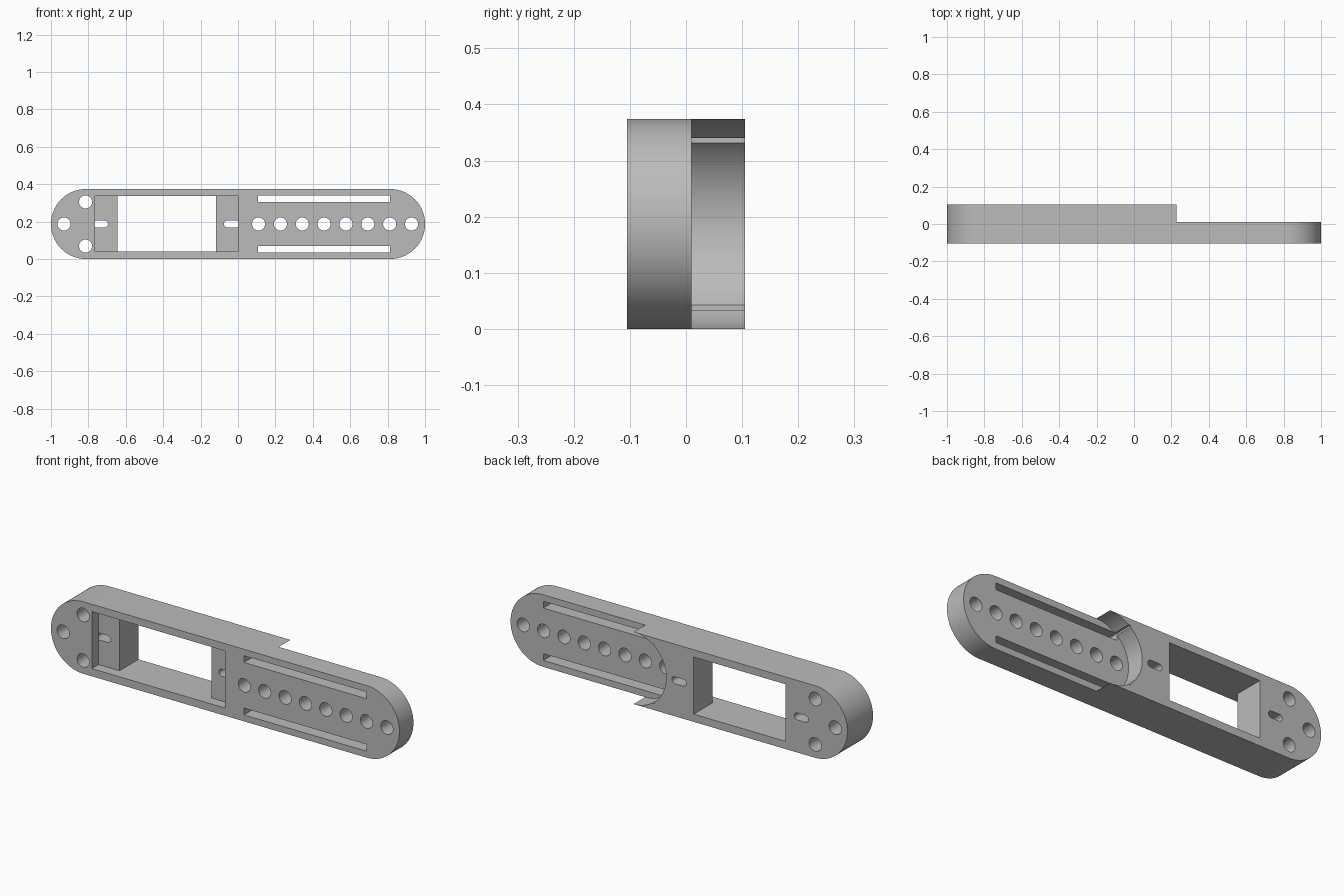
import bpy, bmesh, math

cube = bpy.data.objects.get("Cube")
if cube:
    bpy.data.objects.remove(cube, do_unlink=True)

R = 0.187              # end radius, also the mid height
FRONT, BACK = -0.105, 0.105
STEP = 0.01            # face of the thinned half
LEDGE = -0.05          # floor of the shallow pocket
OUT = 0.3              # safely outside the body

grey = bpy.data.materials.new("plain_grey")
grey.use_nodes = True
colour = (0.5, 0.5, 0.5, 1)
grey.diffuse_color = colour
grey.node_tree.nodes["Principled BSDF"].inputs["Base Color"].default_value = colour


def arc(cx, cz, r, start, end, steps):
    angles = [math.radians(start + (end - start) * i / steps) for i in range(steps + 1)]
    return [(cx + r * math.cos(a), cz + r * math.sin(a)) for a in angles]


def circle(cx, cz, r, steps=32):
    return arc(cx, cz, r, 0, 360, steps)[:-1]


def stadium(x0, x1, cz, r, steps):
    return arc(x1 - r, cz, r, -90, 90, steps) + arc(x0 + r, cz, r, 90, 270, steps)


def rect(x0, x1, z0, z1):
    return [(x0, z0), (x1, z0), (x1, z1), (x0, z1)]


def prism(name, outline, y0, y1):
    """Extrude an outline in the xz plane from y0 to y1."""
    bm = bmesh.new()
    face = bm.faces.new([bm.verts.new((x, y0, z)) for x, z in outline])
    ext = bmesh.ops.extrude_face_region(bm, geom=[face])
    moved = [v for v in ext["geom"] if isinstance(v, bmesh.types.BMVert)]
    bmesh.ops.translate(bm, verts=moved, vec=(0, y1 - y0, 0))
    bmesh.ops.recalc_face_normals(bm, faces=bm.faces[:])
    mesh = bpy.data.meshes.new(name)
    bm.to_mesh(mesh)
    bm.free()
    mesh.materials.append(grey)
    obj = bpy.data.objects.new(name, mesh)
    bpy.context.collection.objects.link(obj)
    return obj


# Round-ended arm
arm = prism("slotted_arm", stadium(-1, 1, R, R, 48), FRONT, BACK)


def cut(outline, y0=-OUT, y1=OUT):
    cutter = prism("cutter", outline, y0, y1)
    cutter.hide_render = True
    mod = arm.modifiers.new("cut", 'BOOLEAN')
    mod.operation = 'DIFFERENCE'
    mod.solver = 'EXACT'
    mod.object = cutter
    bpy.context.view_layer.objects.active = arm
    bpy.ops.object.modifier_apply(modifier=mod.name)
    mesh = cutter.data
    bpy.data.objects.remove(cutter, do_unlink=True)
    bpy.data.meshes.remove(mesh)


# Thinned half with a concave shoulder
shoulder = 0.227
cut(arc(shoulder, R, R, 90, 270, 48)
    + [(shoulder, -OUT), (1.3, -OUT), (1.3, 1), (shoulder, 1)], STEP, OUT)

# Shallow pocket and the window through it
cut(rect(-0.765, 0, 0.04, 0.336), -OUT, LEDGE)
cut(rect(-0.645, -0.118, 0.04, 0.336))

# Screw slots in the pocket ledges
for x0, x1 in ((-0.775, -0.695), (-0.075, 0.008)):
    cut(stadium(x0, x1, R, 0.018, 12), LEDGE - 0.001, OUT)

# Long slots, mirrored about the mid height
for side in (-1, 1):
    z = R + side * 0.136
    cut(rect(0.108, 0.812, z - 0.0175, z + 0.0175))

# Row of pivot holes
for i in range(8):
    cut(circle(0.11 + i * 0.1168, R, 0.035))

# Mounting holes in the rounded end
for x, z in ((-0.93, R), (-0.815, R + 0.118), (-0.815, R - 0.118)):
    cut(circle(x, z, 0.035))

bpy.ops.object.select_all(action='DESELECT')
arm.select_set(True)
bpy.context.view_layer.objects.active = arm
bpy.ops.object.shade_smooth_by_angle(angle=math.radians(30))
